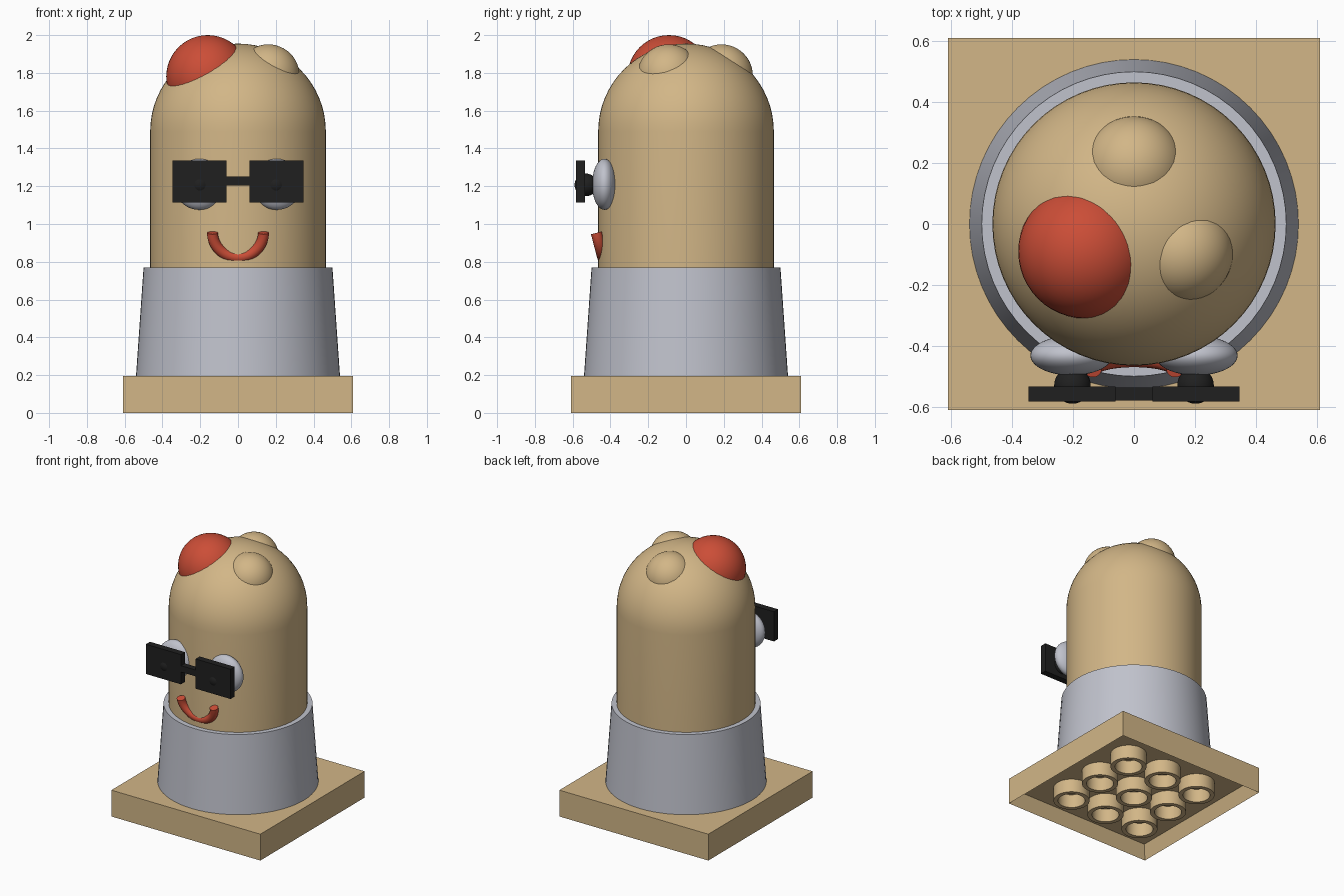
import bpy, bmesh, math
from mathutils import Vector, Matrix

if "Cube" in bpy.data.objects:
    bpy.data.objects.remove(bpy.data.objects["Cube"])


def material(name, rgb):
    m = bpy.data.materials.new(name)
    m.diffuse_color = (*rgb, 1)
    m.use_nodes = True
    m.node_tree.nodes["Principled BSDF"].inputs["Base Color"].default_value = m.diffuse_color
    return m


TAN = material("tan", (0.645, 0.468, 0.242))
GREY = material("light_grey", (0.527, 0.54, 0.605))
RED = material("red", (0.60, 0.075, 0.038))
BLACK = material("black", (0.014, 0.014, 0.014))


def finish(name, bm, mat, smooth=True):
    bmesh.ops.recalc_face_normals(bm, faces=bm.faces)
    me = bpy.data.meshes.new(name)
    bm.to_mesh(me)
    bm.free()
    me.materials.append(mat)
    ob = bpy.data.objects.new(name, me)
    bpy.context.collection.objects.link(ob)
    if smooth:
        bpy.ops.object.select_all(action='DESELECT')
        ob.select_set(True)
        bpy.context.view_layer.objects.active = ob
        bpy.ops.object.shade_smooth_by_angle(angle=math.radians(35))
    return ob


def lathe(name, profile, mat, centre=(0, 0), steps=64, closed=False):
    """Spin an (r, z) profile around a vertical axis."""
    bm = bmesh.new()
    vs = [bm.verts.new((r, 0, z)) for r, z in profile]
    pairs = list(zip(vs, vs[1:])) + ([(vs[-1], vs[0])] if closed else [])
    edges = [bm.edges.new(p) for p in pairs]
    bmesh.ops.spin(bm, geom=vs + edges, cent=(0, 0, 0), axis=(0, 0, 1),
                   angle=2 * math.pi, steps=steps, use_merge=True)
    bmesh.ops.remove_doubles(bm, verts=bm.verts, dist=1e-5)
    bmesh.ops.translate(bm, verts=bm.verts, vec=(*centre, 0))
    return finish(name, bm, mat)


def ellipsoid(name, centre, radii, mat):
    bm = bmesh.new()
    bmesh.ops.create_uvsphere(bm, u_segments=48, v_segments=24, radius=1)
    bmesh.ops.scale(bm, verts=bm.verts, vec=radii)
    bmesh.ops.translate(bm, verts=bm.verts, vec=centre)
    return finish(name, bm, mat)


def box(name, lo, hi, mat):
    bm = bmesh.new()
    bmesh.ops.create_cube(bm, size=1)
    lo, hi = Vector(lo), Vector(hi)
    bmesh.ops.scale(bm, verts=bm.verts, vec=hi - lo)
    bmesh.ops.translate(bm, verts=bm.verts, vec=(lo + hi) / 2)
    return finish(name, bm, mat, smooth=False)


# Base plate, hollowed from below
HALF, TOP, WALL, DEPTH = 0.61, 0.195, 0.05, 0.10
bm = bmesh.new()
bmesh.ops.create_cube(bm, size=1, matrix=Matrix.Translation((0, 0, TOP / 2))
                      @ Matrix.Diagonal((2 * HALF, 2 * HALF, TOP, 1)))
bm.normal_update()
under = min(bm.faces, key=lambda f: f.calc_center_median().z)
bmesh.ops.inset_region(bm, faces=[under], thickness=WALL)
bmesh.ops.translate(bm, verts=under.verts, vec=(0, 0, DEPTH))
finish("base_plate", bm, TAN, smooth=False)

# Tubes under the base plate
for i in (-1, 0, 1):
    for j in (-1, 0, 1):
        lathe("under_tube", [(0.124, 0), (0.124, DEPTH), (0.093, DEPTH), (0.093, 0)],
              TAN, (i * 0.305, j * 0.305), steps=32, closed=True)

# Tapered collar and domed body
lathe("collar", [(0, TOP), (0.54, TOP), (0.5, 0.77), (0, 0.77)], GREY)
R, DOME = 0.465, 1.49
dome = [(R * math.cos(a), DOME + R * math.sin(a))
        for a in (math.pi / 2 * k / 16 for k in range(17))]
lathe("body", [(0, 0.7), (R, 0.7)] + dome, TAN)

# Bumps on the dome
ellipsoid("red_bump", (-0.16, -0.09, 1.78), (0.22,) * 3, RED)
ellipsoid("front_bump", (0.16, -0.092, 1.785), (0.166,) * 3, TAN)
ellipsoid("back_bump", (0, 0.188, 1.785), (0.166,) * 3, TAN)

# Eyes, pupils and square lenses
for s, side in ((-1, "left"), (1, "right")):
    ellipsoid(side + "_eye", (s * 0.205, -0.432, 1.21), (0.135, 0.065, 0.135), GREY)
    ellipsoid(side + "_pupil", (s * 0.202, -0.53, 1.207), (0.06,) * 3, BLACK)
    xs = sorted((s * 0.06, s * 0.347))
    box(side + "_lens", (xs[0], -0.582, 1.115), (xs[1], -0.534, 1.335), BLACK)
box("glasses_bridge", (-0.06, -0.58, 1.205), (0.06, -0.536, 1.252), BLACK)

# Smile: a round tube swept along a half circle that leans forward at its ends
bm = bmesh.new()
lean = Vector((0, 0.034, -0.13))
across = Vector((1, 0, 0))
normal = across.cross(lean).normalized()
rings = []
for k in range(25):
    a = math.pi * k / 24
    radial = across * math.cos(a) + lean.normalized() * math.sin(a)
    c = Vector((0, -0.475, 0.953)) + across * 0.135 * math.cos(a) + lean * math.sin(a)
    rings.append([bm.verts.new(c + 0.029 * (radial * math.cos(t) + normal * math.sin(t)))
                  for t in (math.tau * n / 20 for n in range(20))])
for r0, r1 in zip(rings, rings[1:]):
    for n in range(20):
        m = (n + 1) % 20
        bm.faces.new((r0[n], r0[m], r1[m], r1[n]))
bm.faces.new(rings[0])
bm.faces.new(rings[-1])
finish("smile", bm, RED)
